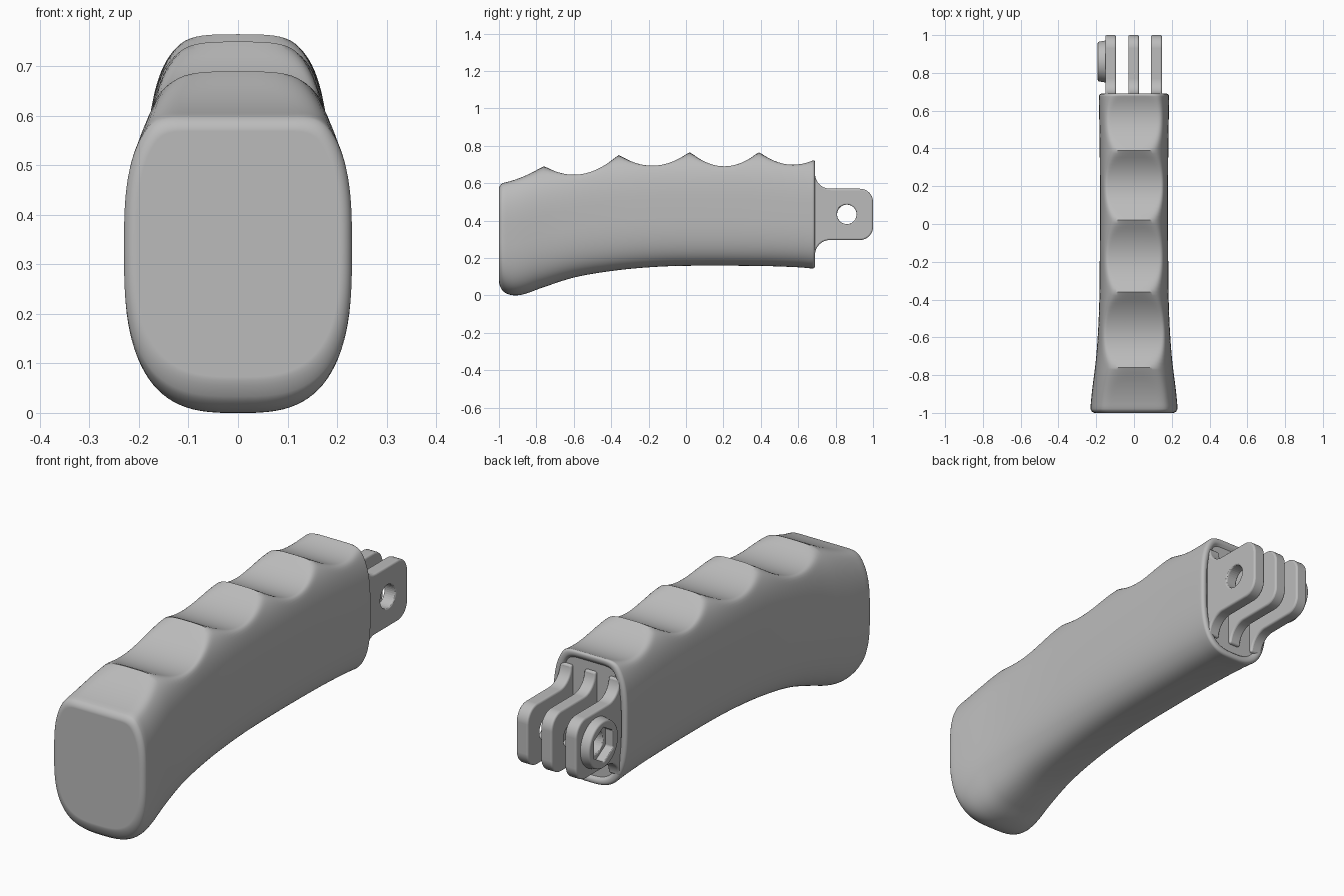
import bpy, bmesh, math

cube = bpy.data.objects.get("Cube")
if cube:
    bpy.data.objects.remove(cube, do_unlink=True)

grey = bpy.data.materials.new("matte grey")
grey.use_nodes = True
colour = (0.5, 0.5, 0.5, 1)
grey.diffuse_color = colour
grey.node_tree.nodes["Principled BSDF"].inputs["Base Color"].default_value = colour


def make(name, bm):
    bmesh.ops.recalc_face_normals(bm, faces=bm.faces)
    mesh = bpy.data.meshes.new(name)
    bm.to_mesh(mesh)
    bm.free()
    mesh.materials.append(grey)
    obj = bpy.data.objects.new(name, mesh)
    bpy.context.collection.objects.link(obj)
    return obj


def smooth(obj):
    bpy.ops.object.select_all(action="DESELECT")
    obj.select_set(True)
    bpy.context.view_layer.objects.active = obj
    bpy.ops.object.shade_smooth_by_angle(angle=math.radians(35))
    obj.modifiers.new("weighted", "WEIGHTED_NORMAL").keep_sharp = True


def prism(name, outline, x0, x1, end_scale=1.0):
    """Extrude a (y, z) outline along x; end_scale shrinks the x0 end about the pin."""
    bm = bmesh.new()
    a = [bm.verts.new((x0, PIN[0] + (y - PIN[0]) * end_scale,
                       PIN[1] + (z - PIN[1]) * end_scale)) for y, z in outline]
    b = [bm.verts.new((x1, y, z)) for y, z in outline]
    bm.faces.new(a)
    bm.faces.new(b)
    for i in range(len(a)):
        j = (i + 1) % len(a)
        bm.faces.new((a[i], a[j], b[j], b[i]))
    return make(name, bm)


def arc(cy, cz, r, start, end, steps=10):
    angles = [math.radians(start + (end - start) * i / steps) for i in range(steps + 1)]
    return [(cy + r * math.cos(t), cz + r * math.sin(t)) for t in angles]


def cut(obj, cutter):
    mod = obj.modifiers.new("cut", "BOOLEAN")
    mod.object, mod.operation, mod.solver = cutter, "DIFFERENCE", "EXACT"
    cutter.hide_render = True
    cutter.hide_viewport = True


def soften(obj, width):
    mod = obj.modifiers.new("bevel", "BEVEL")
    mod.width, mod.segments, mod.limit_method = width, 3, "ANGLE"
    mod.angle_limit = math.radians(35)


def curve(points, y):
    """Smooth interpolation through (y, value) points."""
    def slope(i):
        lo, hi = max(i - 1, 0), min(i + 1, len(points) - 1)
        return (points[hi][1] - points[lo][1]) / (points[hi][0] - points[lo][0])
    i = 0
    while i < len(points) - 2 and y > points[i + 1][0]:
        i += 1
    (y0, v0), (y1, v1) = points[i], points[i + 1]
    h = y1 - y0
    t = min(max((y - y0) / h, 0), 1)
    return ((1 + 2 * t) * (1 - t) ** 2 * v0 + t * (1 - t) ** 2 * h * slope(i)
            + t * t * (3 - 2 * t) * v1 + t * t * (t - 1) * h * slope(i + 1))


# Grip: lofted rounded-rectangle sections with finger scoops along the top
BOTTOM = [(-1, .045), (-.97, .015), (-.92, 0), (-.86, .008), (-.78, .037), (-.6, .095),
          (-.4, .13), (-.2, .15), (0, .158), (.4, .157), (.6, .15), (.69, .142)]
WIDTH = [(-1, .233), (-.9, .224), (-.7, .2), (-.5, .187), (-.3, .182), (.3, .181), (.69, .186)]
CROWN = [(-1, .635), (-.76, .7), (-.36, .76), (.02, .775), (.39, .775), (.69, .75)]
RIDGES = [(-1, .597, .014), (-.76, .693, .075), (-.36, .753, .067),
          (.02, .768, .078), (.39, .768, .047), (.69, .727, 0)]
SIDES, BLEND, BACK = 96, .025, .69


def scoop(y):
    for (y0, z0, sag), (y1, z1, _) in zip(RIDGES, RIDGES[1:]):
        if y <= y1 + 1e-6:
            t = (y - y0) / (y1 - y0)
            return z0 + (z1 - z0) * t - 4 * sag * t * (1 - t)
    return RIDGES[-1][1]


def section(bm, y, inset, y_shape=None):
    ys = y if y_shape is None else y_shape
    low, high = curve(BOTTOM, ys) + inset, curve(CROWN, ys) - inset
    half, limit = curve(WIDTH, ys) - inset, scoop(ys) - inset
    ring = []
    for i in range(SIDES):
        a = 2 * math.pi * i / SIDES
        c, s = math.cos(a), math.sin(a)
        x = math.copysign(abs(c) ** (2 / 3), c) * half
        z = (low + high) / 2 + math.copysign(abs(s) ** (2 / 3), s) * (high - low) / 2
        h = max(BLEND - abs(z - limit), 0) / BLEND
        ring.append(bm.verts.new((x, y, min(z, limit) - h * h * BLEND / 4)))
    return ring


stations = []
for i in range(6):
    a = math.radians(15 * i)
    stations.append((-1 + .028 * (1 - math.cos(a)), .028 * (1 - math.sin(a))))
for (y0, _, _), (y1, _, _) in zip(RIDGES, RIDGES[1:]):
    for i in range(20):
        y = y0 + (y1 - y0) * i / 20
        if -.972 <= y < BACK - .015:
            stations.append((y, 0))
for i in range(7):
    a = math.radians(15 * i)
    stations.append((BACK - .015 * (1 - math.sin(a)), .015 * (1 - math.cos(a))))
# shallow recess inside the rear rim
stations += [(BACK, .022), (BACK - .004, .028), (BACK - .012, .034)]

bm = bmesh.new()
rings = [section(bm, y, d) for y, d in stations]
for r0, r1 in zip(rings, rings[1:]):
    for i in range(SIDES):
        j = (i + 1) % SIDES
        bm.faces.new((r0[i], r0[j], r1[j], r1[i]))
bm.faces.new(rings[0])
bm.faces.new(rings[-1])
smooth(make("grip", bm))

# Hinge prongs: three flared tabs with a pin hole
PIN = (.86, .433)
TOP, LOW, FLARE, CORNER = .57, .296, .08, .07
outline = ([(.66, LOW - FLARE)]
           + arc(BACK + FLARE, LOW - FLARE, FLARE, 180, 90)
           + arc(1 - CORNER, LOW + CORNER, CORNER, -90, 0)
           + arc(1 - CORNER, TOP - CORNER, CORNER, 0, 90)
           + arc(BACK + FLARE, TOP + FLARE, FLARE, 270, 180)
           + [(.66, TOP + FLARE)])
pin_cutter = prism("pin_cutter", arc(*PIN, .052, 0, 350, 35), -.3, .3)
for name, x0, x1 in (("right_prong", -.152, -.095), ("middle_prong", -.03, .026),
                     ("left_prong", .09, .148)):
    prong = prism(name, outline, x0, x1)
    cut(prong, pin_cutter)
    soften(prong, .008)
    smooth(prong)

# Nut boss: tapered collar with a hexagonal pocket
boss = prism("nut_boss", arc(*PIN, .113, 0, 352.5, 47), -.192, -.14, .92)
hex_cutter = prism("hex_cutter", arc(*PIN, .078, 30, 330, 5), -.25, -.1)
cut(boss, hex_cutter)
soften(boss, .008)
smooth(boss)
